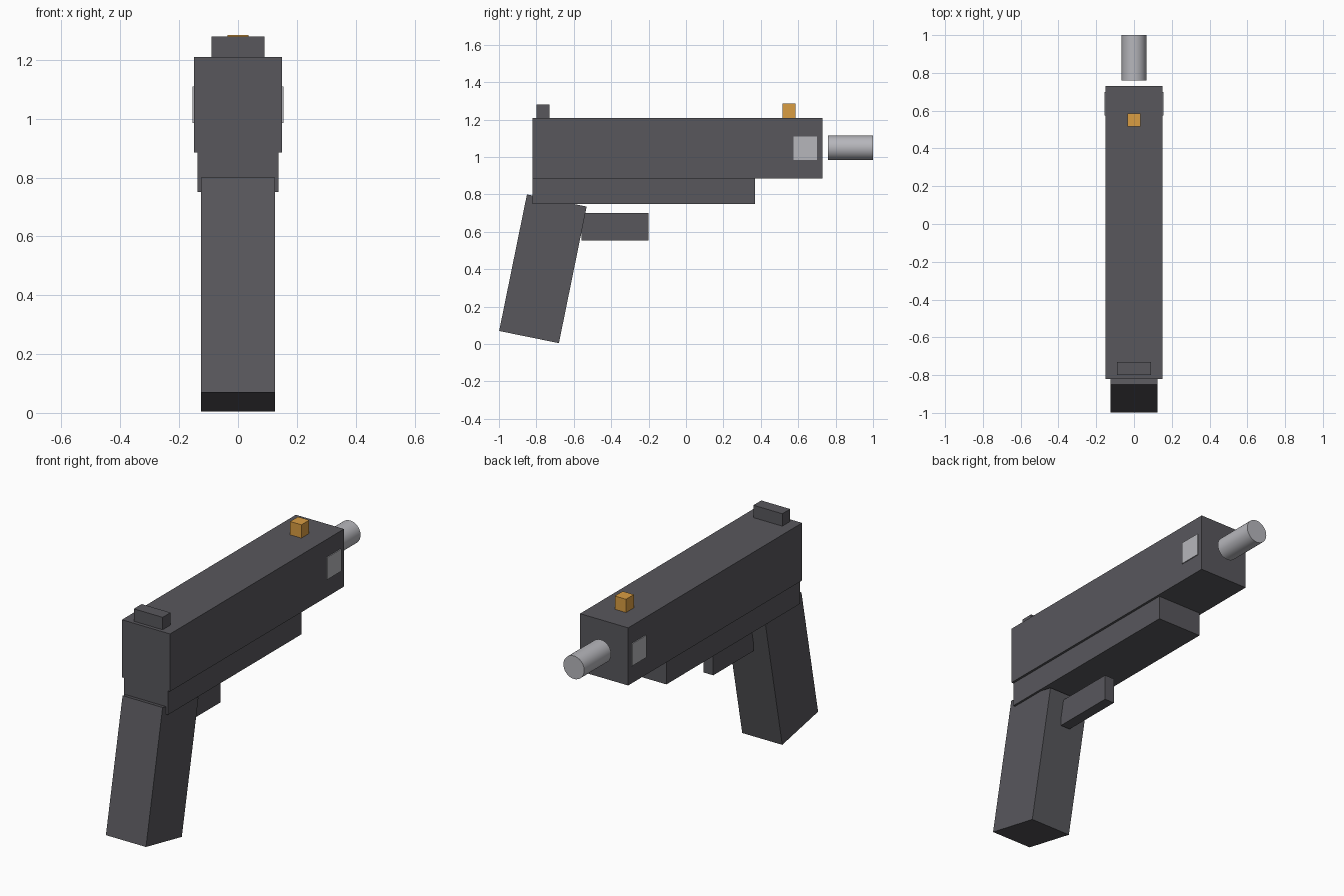
import bpy, math

cube = bpy.data.objects.get("Cube")
if cube:
    bpy.data.objects.remove(cube, do_unlink=True)


def material(name, rgb):
    m = bpy.data.materials.new(name)
    m.use_nodes = True
    m.diffuse_color = (*rgb, 1)
    m.node_tree.nodes["Principled BSDF"].inputs["Base Color"].default_value = (*rgb, 1)
    return m


dark = material("dark gunmetal", (0.098, 0.096, 0.108))
steel = material("light steel", (0.47, 0.47, 0.50))
brass = material("brass", (0.70, 0.34, 0.055))


def box(name, x, y, z, mat, tilt=0):
    """Box from (min, max) ranges, tilted about x through its centre."""
    centre = [(a + b) / 2 for a, b in (x, y, z)]
    bpy.ops.mesh.primitive_cube_add(size=1, location=centre, rotation=(tilt, 0, 0))
    ob = bpy.context.object
    ob.name = name
    ob.scale = [b - a for a, b in (x, y, z)]
    bpy.ops.object.transform_apply(location=False, rotation=False, scale=True)
    ob.data.materials.append(mat)
    return ob


# Main body
box("slide", (-0.15, 0.15), (-0.82, 0.73), (0.885, 1.21), dark)
box("frame", (-0.137, 0.137), (-0.82, 0.37), (0.75, 0.885), dark)

# Raked grip and trigger guard block
box("grip", (-0.125, 0.125), (-0.928, -0.602), (0.03, 0.775), dark, math.radians(-11.5))
box("trigger_guard", (-0.03, 0.03), (-0.56, -0.2), (0.555, 0.70), dark)

# Sights
box("rear_sight", (-0.09, 0.09), (-0.80, -0.73), (1.21, 1.28), dark)
box("front_sight", (-0.035, 0.035), (0.515, 0.585), (1.21, 1.285), brass)

# Thin plates on both flanks of the slide
for side, name in ((1, "left_port_plate"), (-1, "right_port_plate")):
    box(name, sorted((side * 0.147, side * 0.155)), (0.575, 0.70), (0.985, 1.11), steel)

# Barrel, standing clear of the slide
bpy.ops.mesh.primitive_cylinder_add(vertices=32, radius=0.065, depth=0.24,
                                    location=(0, 0.88, 1.05), rotation=(math.pi / 2, 0, 0))
barrel = bpy.context.object
barrel.name = "barrel"
barrel.data.materials.append(steel)
bpy.ops.object.shade_smooth_by_angle()
